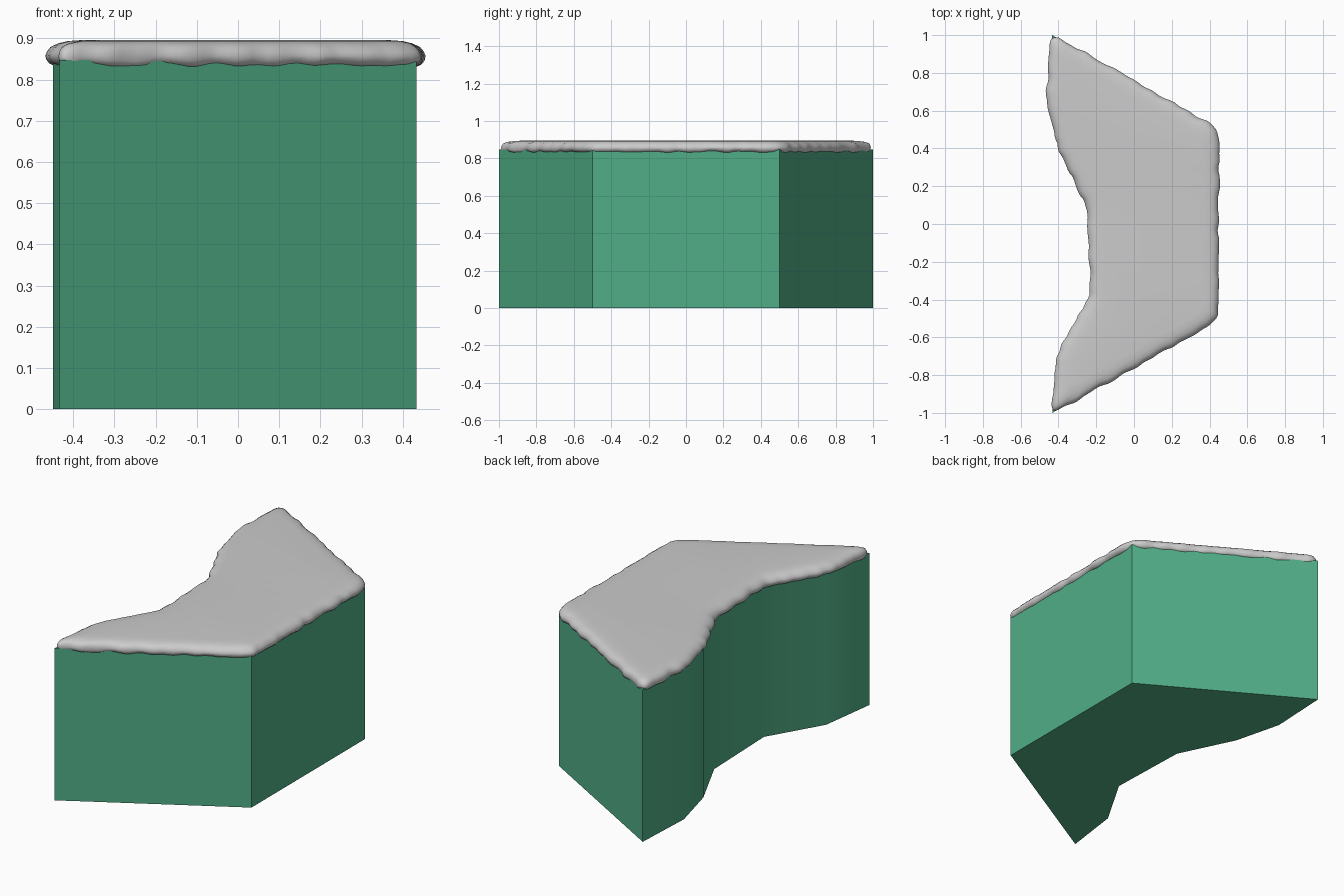
import bpy, bmesh, math, random
from mathutils import Vector

if "Cube" in bpy.data.objects:
    bpy.data.objects.remove(bpy.data.objects["Cube"])

random.seed(4)

# Half-hexagon outline with an irregular shore on the left (counter-clockwise)
OUTLINE = [Vector(p) for p in (
    (-0.433, -1.0), (0.433, -0.5), (0.433, 0.5), (-0.433, 1.0),
    (-0.449, 0.66), (-0.38, 0.39), (-0.23, 0.08), (-0.215, -0.38), (-0.39, -0.68))]


def make_object(name, bm, angle):
    bmesh.ops.recalc_face_normals(bm, faces=bm.faces)
    mesh = bpy.data.meshes.new(name)
    bm.to_mesh(mesh)
    bm.free()
    obj = bpy.data.objects.new(name, mesh)
    bpy.context.collection.objects.link(obj)
    bpy.ops.object.select_all(action='DESELECT')
    obj.select_set(True)
    bpy.context.view_layer.objects.active = obj
    bpy.ops.object.shade_smooth_by_angle(angle=math.radians(angle))
    return obj


def offset_outline(dist):
    """Mitred offset of the outline, positive outwards; spikes are limited."""
    result = []
    count = len(OUTLINE)
    for i, p in enumerate(OUTLINE):
        e1 = (p - OUTLINE[i - 1]).normalized()
        e2 = (OUTLINE[(i + 1) % count] - p).normalized()
        n1, n2 = Vector((e1.y, -e1.x)), Vector((e2.y, -e2.x))
        mitre = (n1 + n2) / (1 + n1.dot(n2))
        if dist > 0 and mitre.length > 1.2:
            mitre *= 0.4
        result.append(p + mitre * dist)
    return result


def soft_ring(dist, smooth):
    """Evenly subdivided offset outline with softened corners."""
    poly = offset_outline(dist)
    pts = []
    for i, p in enumerate(poly):
        q = poly[(i + 1) % len(poly)]
        a, b = OUTLINE[i], OUTLINE[(i + 1) % len(poly)]
        steps = max(6, round((b - a).length / 0.022))
        pts += [p.lerp(q, k / steps) for k in range(steps)]
    for _ in range(smooth):
        pts = [(pts[i - 1] + pts[i] * 2 + pts[(i + 1) % len(pts)]) / 4
               for i in range(len(pts))]
    return pts


# Ground block
bm = bmesh.new()
low = [bm.verts.new((p.x, p.y, 0)) for p in OUTLINE]
base = bm.faces.new(low)
top = bmesh.ops.extrude_face_region(bm, geom=[base])
bmesh.ops.translate(bm, vec=(0, 0, 0.848),
                    verts=[v for v in top['geom'] if isinstance(v, bmesh.types.BMVert)])
block = make_object("ground_block", bm, 40)
green = bpy.data.materials.new("green")
green.diffuse_color = (0.08, 0.42, 0.24, 1)
green.use_nodes = True
green.node_tree.nodes["Principled BSDF"].inputs["Base Color"].default_value = green.diffuse_color
block.data.materials.append(green)

# Soft top layer: rounded, slightly rippled rim and flat centre
PROFILE = [(-0.025, 0.84), (-0.006, 0.833), (0.006, 0.838), (0.014, 0.848),
           (0.016, 0.858), (0.012, 0.868), (0.003, 0.879), (-0.012, 0.888),
           (-0.035, 0.8935), (-0.07, 0.896)]
bm = bmesh.new()
count = len(soft_ring(0, 0))
noise = [random.uniform(-1, 1) for _ in range(count)]
noise = [(noise[i - 1] + 2 * noise[i] + noise[(i + 1) % count]) / 4 for i in range(count)]
rings = []
for dist, z in PROFILE:
    pts = soft_ring(dist, 5)
    weight = 1 if dist > -0.01 else 0.3
    ring = []
    for i, p in enumerate(pts):
        t = (pts[(i + 1) % count] - pts[i - 1]).normalized()
        p = p + Vector((t.y, -t.x)) * noise[i] * 0.008 * weight
        dz = noise[(i + 3) % count] * 0.005 if z < 0.85 else 0
        ring.append(bm.verts.new((p.x, max(-1, min(1, p.y)), z + dz)))
    rings.append(ring)
for a, b in zip(rings, rings[1:]):
    for i in range(count):
        j = (i + 1) % count
        bm.faces.new((a[i], a[j], b[j], b[i]))
bm.faces.new(rings[-1])
bm.faces.new(rings[0][::-1])
make_object("top_layer", bm, 60)
